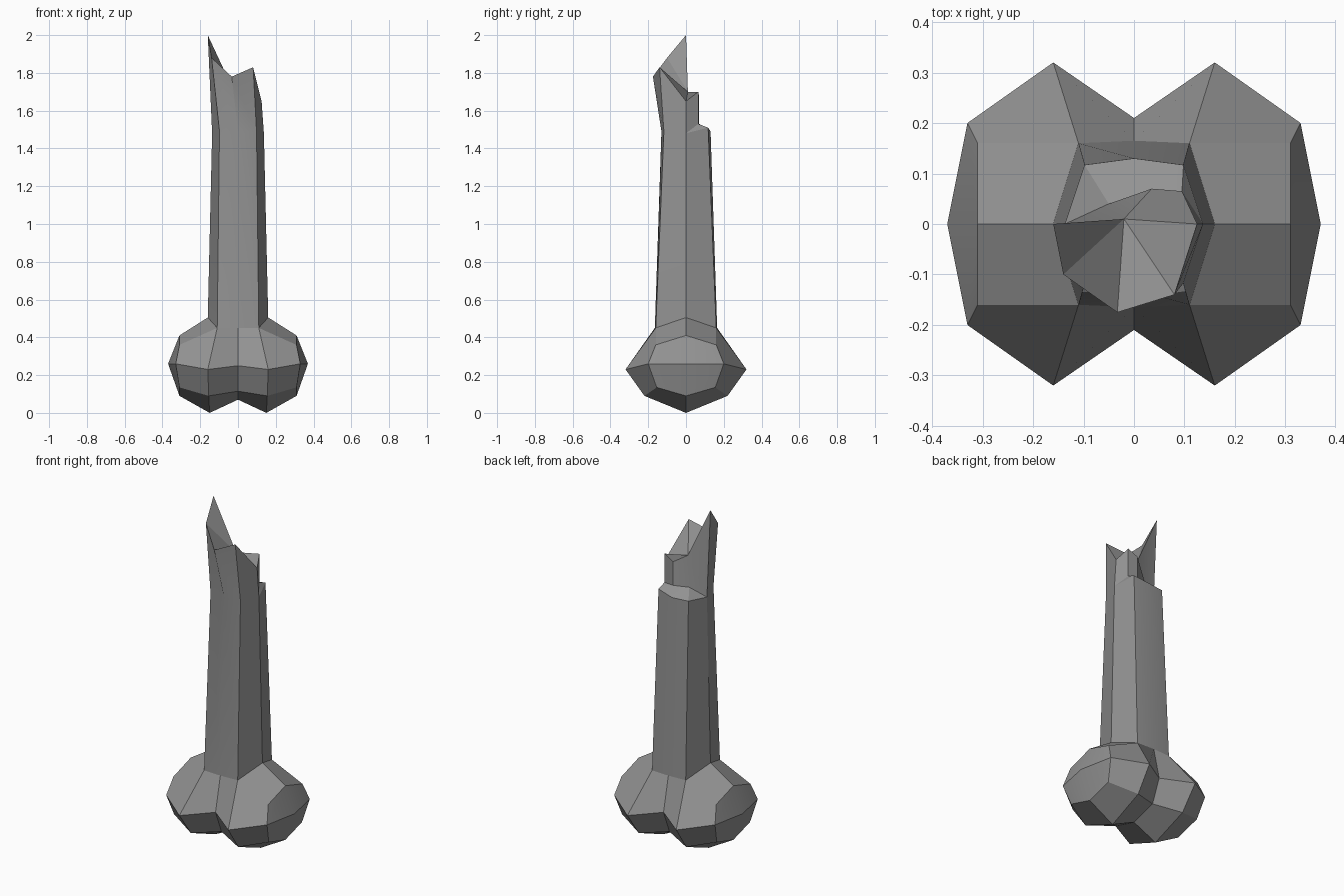
import bpy
import bmesh

cube = bpy.data.objects.get("Cube")
if cube:
    bpy.data.objects.remove(cube, do_unlink=True)

# Single bone colour
grey = bpy.data.materials.new("bone grey")
grey.use_nodes = True
colour = (0.29, 0.29, 0.29, 1)
grey.diffuse_color = colour
bsdf = next(n for n in grey.node_tree.nodes if n.type == 'BSDF_PRINCIPLED')
bsdf.inputs["Base Color"].default_value = colour
bsdf.inputs["Roughness"].default_value = 0.8

bm = bmesh.new()


def face(*points):
    bm.faces.new([bm.verts.new(p) for p in points])


# Knuckle end: one quarter, mirrored to the other three
knuckle = {
    "neck_mid": (0, .165, .45), "neck_corner": (.11, .16, .45), "neck_side": (.16, 0, .505),
    "wide_mid": (0, .21, .25), "wide_lobe": (.16, .32, .23),
    "wide_outer": (.33, .2, .26), "wide_tip": (.37, 0, .26),
    "upper_corner": (.31, .16, .36), "upper_side": (.31, 0, .41),
    "lower_mid": (0, .155, .115), "lower_lobe": (.155, .22, .09), "lower_corner": (.31, .155, .135),
    "base_mid": (0, 0, .07), "base_lobe": (.15, 0, 0), "base_outer": (.31, 0, .09),
}
knuckle_faces = [
    "neck_mid neck_corner wide_lobe wide_mid",
    "neck_corner neck_side upper_side upper_corner",
    "neck_corner upper_corner wide_outer wide_lobe",
    "upper_side upper_corner wide_outer wide_tip",
    "wide_mid wide_lobe lower_lobe lower_mid",
    "wide_lobe wide_outer lower_corner lower_lobe",
    "wide_outer wide_tip base_outer lower_corner",
    "lower_mid lower_lobe base_lobe base_mid",
    "lower_lobe lower_corner base_outer base_lobe",
]
for sx in (1, -1):
    for sy in (1, -1):
        for names in knuckle_faces:
            face(*[(sx * x, sy * y, z) for x, y, z in (knuckle[n] for n in names.split())])


# Shaft: rings run right side, front, left side, back
def ring(mid, corner, side):
    pts = []
    for sx, sy, p in ((1, 1, side), (1, -1, corner), (1, -1, mid), (-1, -1, corner),
                      (-1, 1, side), (-1, 1, corner), (1, 1, mid), (1, 1, corner)):
        pts.append((sx * p[0], sy * p[1], p[2]))
    return pts


neck = ring(knuckle["neck_mid"], knuckle["neck_corner"], knuckle["neck_side"])
rim = ring((0, .13, 1.49), (.098, .117, 1.49), (.137, 0, 1.48))
rim[7] = (.098, .117, 1.51)
for i in range(8):
    j = (i + 1) % 8
    face(neck[i], neck[j], rim[j], rim[i])

# Splintered front wall above the rim
crest = [(.125, 0, 1.65), (.08, -.14, 1.83), (-.033, -.175, 1.78),
         (-.14, -.10, 1.88), (-.16, 0, 2)]
for i in range(4):
    face(rim[i], rim[i + 1], crest[i + 1], crest[i])

# Broken inner surface
centre = (-.02, .01, 1.7)
stub_top = [(.095, .065, 1.7), (.035, .07, 1.67)]
stub_foot = [(.095, .065, 1.53), (.035, .07, 1.53)]
hollow = (-.05, .04, 1.53)
face(centre, crest[0], crest[1])
face(centre, crest[1], crest[2])
face(centre, crest[2], crest[3])
face(centre, crest[3], crest[4])
face(centre, stub_top[1], stub_top[0], crest[0])
face(crest[0], stub_top[0], stub_foot[0], rim[0])
face(stub_top[0], stub_top[1], stub_foot[1], stub_foot[0])
face(stub_top[1], centre, hollow, stub_foot[1])
face(centre, crest[4], rim[4], hollow)

# Ledge at the back of the break
face(rim[0], stub_foot[0], rim[7])
face(stub_foot[0], stub_foot[1], rim[6], rim[7])
face(stub_foot[1], hollow, rim[5], rim[6])
face(hollow, rim[4], rim[5])

bmesh.ops.remove_doubles(bm, verts=bm.verts, dist=0.001)
bmesh.ops.recalc_face_normals(bm, faces=bm.faces)
mesh = bpy.data.meshes.new("broken_bone")
bm.to_mesh(mesh)
bm.free()
mesh.materials.append(grey)
bone = bpy.data.objects.new("broken_bone", mesh)
bpy.context.collection.objects.link(bone)

bpy.ops.object.select_all(action='DESELECT')
bone.select_set(True)
bpy.context.view_layer.objects.active = bone
bpy.ops.object.shade_smooth_by_angle(angle=0.52)
